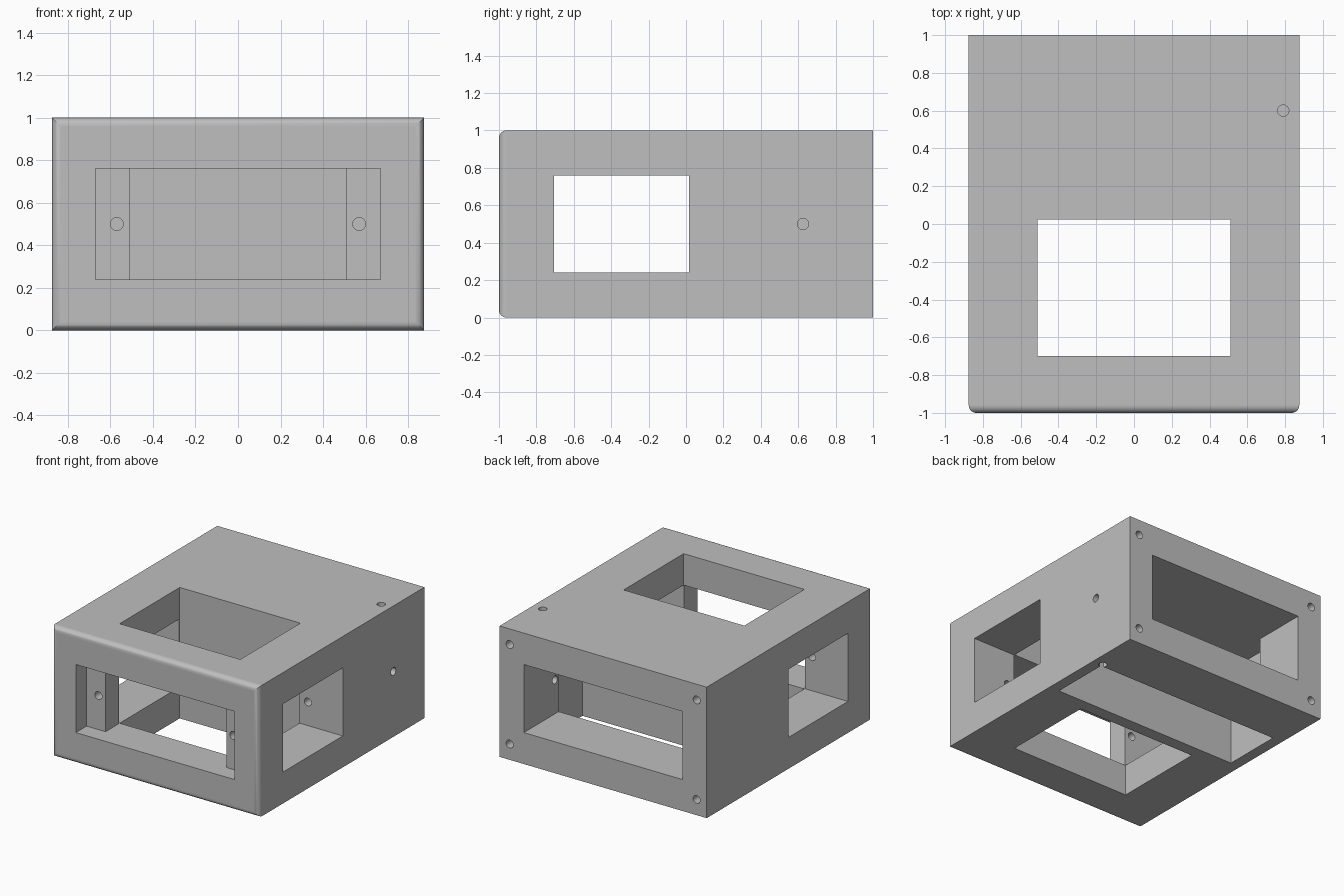
import bpy, bmesh, math
from mathutils import Matrix

cube = bpy.data.objects.get("Cube")
if cube:
    bpy.data.objects.remove(cube, do_unlink=True)

W = 0.875            # half width
LO, HI = 0.24, 0.76  # floor and ceiling of the inner spaces
HOLE = 0.03          # screw hole radius

grey = bpy.data.materials.new("plain_grey")
grey.use_nodes = True
colour = (0.52, 0.52, 0.52, 1)
grey.diffuse_color = colour
grey.node_tree.nodes["Principled BSDF"].inputs["Base Color"].default_value = colour


def make_object(name, bm):
    bmesh.ops.recalc_face_normals(bm, faces=bm.faces)
    mesh = bpy.data.meshes.new(name)
    bm.to_mesh(mesh)
    bm.free()
    obj = bpy.data.objects.new(name, mesh)
    bpy.context.scene.collection.objects.link(obj)
    mesh.materials.append(grey)
    return obj


def box_mesh(x, y, z):
    bm = bmesh.new()
    bmesh.ops.create_cube(bm, size=1)
    for v in bm.verts:
        for i, (a, b) in enumerate((x, y, z)):
            v.co[i] = b if v.co[i] > 0 else a
    return bm


# Housing block with rounded front edges
bm = box_mesh((-W, W), (-1, 1), (0, 1))
front = [e for e in bm.edges if all(v.co.y < -0.9 for v in e.verts)]
bmesh.ops.bevel(bm, geom=front, offset=0.04, segments=8, profile=0.5, affect='EDGES')
housing = make_object("housing", bm)
cutters = []


def cut(obj):
    obj.hide_render = True
    mod = housing.modifiers.new(obj.name, 'BOOLEAN')
    mod.operation, mod.solver, mod.object = 'DIFFERENCE', 'EXACT', obj
    cutters.append(obj)


def cut_box(name, x, y, z=(LO, HI)):
    cut(make_object(name, box_mesh((-x, x), y, z)))


def cut_hole(name, axis, centre, depth):
    bm = bmesh.new()
    turn = {'X': Matrix.Rotation(math.pi / 2, 4, 'Y'),
            'Y': Matrix.Rotation(math.pi / 2, 4, 'X'), 'Z': Matrix()}[axis]
    bmesh.ops.create_cone(bm, cap_ends=True, segments=24, radius1=HOLE, radius2=HOLE,
                          depth=depth, matrix=Matrix.Translation(centre) @ turn)
    cut(make_object(name, bm))


# Front chamber: recess, throat, side windows, top and bottom window
cut_box("front_recess", 0.67, (-1.1, -0.87))
cut_box("front_throat", 0.51, (-1.1, -0.4))
cut_box("side_windows", 1.0, (-0.705, 0.015))
cut_box("top_and_bottom_window", 0.51, (-0.70, 0.025), (-0.1, 1.1))

# Rear chamber with a wide slot in the floor
cut_box("rear_recess", 0.67, (0.3, 1.1))
cut_box("floor_slot", 0.79, (0.12, 0.58), (-0.1, HI))

# Screw holes
for s in (-1, 1):
    cut_hole("tab_hole", 'Y', (0.57 * s, -0.79, 0.5), 0.3)
    cut_hole("partition_hole", 'Y', (0.58 * s, 0.07, 0.42), 0.2)
    for z in (0.12, 0.88):
        cut_hole("rear_corner_hole", 'Y', (0.79 * s, 0.9, z), 0.4)
cut_hole("side_hole", 'X', (0.8, 0.625, 0.5), 0.4)
cut_hole("top_hole", 'Z', (0.79, 0.6, 1), 0.4)
cut_hole("bottom_hole", 'Z', (0.79, 0.6, 0), 0.4)

# Apply the cuts and remove the cutters
bpy.context.view_layer.update()
graph = bpy.context.evaluated_depsgraph_get()
result = bpy.data.meshes.new_from_object(housing.evaluated_get(graph))
housing.modifiers.clear()
housing.data = result
result.name = "housing"
for obj in cutters:
    bpy.data.objects.remove(obj, do_unlink=True)

# One material; smooth only the rounded faces
result.materials.clear()
result.materials.append(grey)
bm = bmesh.new()
bm.from_mesh(result)
for f in bm.faces:
    f.material_index = 0
    f.smooth = max(abs(c) for c in f.normal) < 0.9995
for e in bm.edges:
    e.smooth = e.calc_face_angle(math.pi) < math.radians(30)
bm.to_mesh(result)
bm.free()
